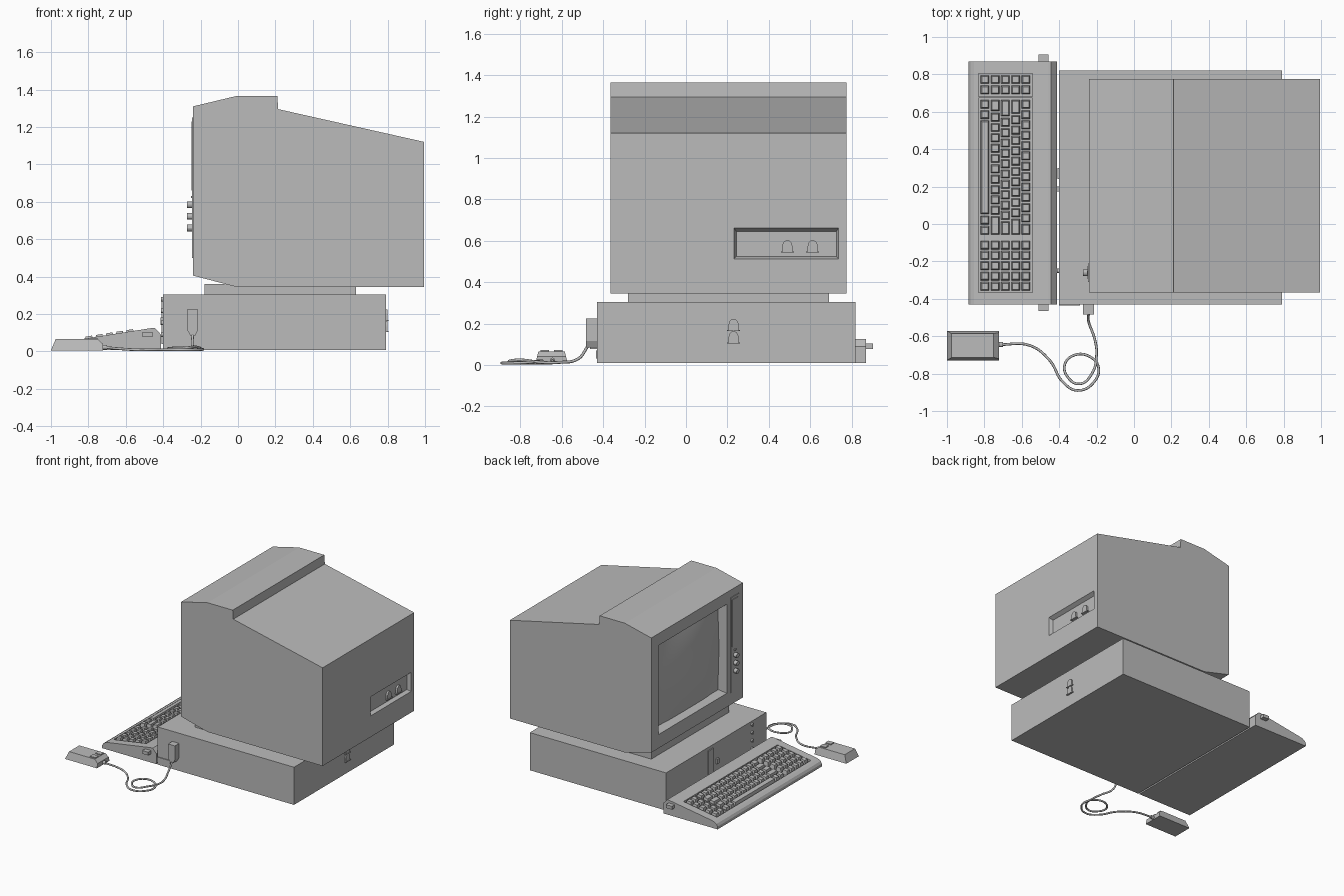
import bpy, bmesh, math
from mathutils import Vector

old = bpy.data.objects.get("Cube")
if old:
    bpy.data.objects.remove(old)

grey = bpy.data.materials.new("plain_grey")
grey.use_nodes = True
grey.diffuse_color = (0.5, 0.5, 0.5, 1)
grey.node_tree.nodes["Principled BSDF"].inputs["Base Color"].default_value = (0.5, 0.5, 0.5, 1)


def finish(name, bm):
    bmesh.ops.recalc_face_normals(bm, faces=bm.faces[:])
    mesh = bpy.data.meshes.new(name)
    bm.to_mesh(mesh)
    bm.free()
    mesh.materials.append(grey)
    ob = bpy.data.objects.new(name, mesh)
    bpy.context.scene.collection.objects.link(ob)
    return ob


def add_loft(bm, ring_a, ring_b):
    a = [bm.verts.new(p) for p in ring_a]
    b = [bm.verts.new(p) for p in ring_b]
    bm.faces.new(a)
    bm.faces.new(b[::-1])
    n = len(a)
    for i in range(n):
        j = (i + 1) % n
        bm.faces.new((a[i], b[i], b[j], a[j]))


def loft(name, ring_a, ring_b):
    bm = bmesh.new()
    add_loft(bm, ring_a, ring_b)
    return finish(name, bm)


def prism(name, profile, y0, y1):
    return loft(name, [(x, y0, z) for x, z in profile], [(x, y1, z) for x, z in profile])


def box(name, x0, x1, y0, y1, z0, z1):
    return prism(name, [(x0, z0), (x1, z0), (x1, z1), (x0, z1)], y0, y1)


def side_rect(x, y0, y1, z0, z1):
    return [(x, y0, z0), (x, y1, z0), (x, y1, z1), (x, y0, z1)]


def cut(ob, cutter):
    # Apply a boolean cut, then drop the cutter
    mod = ob.modifiers.new("cut", "BOOLEAN")
    mod.operation, mod.solver, mod.object = "DIFFERENCE", "EXACT", cutter
    bpy.context.view_layer.update()
    dg = bpy.context.evaluated_depsgraph_get()
    mesh = bpy.data.meshes.new_from_object(ob.evaluated_get(dg))
    ob.modifiers.clear()
    ob.data = mesh
    bpy.data.objects.remove(cutter)


def x_knob(name, x0, x1, y, z, r):
    ring = [(r * math.cos(i * math.pi / 6), r * math.sin(i * math.pi / 6)) for i in range(12)]
    return loft(name, [(x0, y + a, z + b) for a, b in ring], [(x1, y + a, z + b) for a, b in ring])


# System case with its front details and rear sockets
box("system_case", -0.40, 0.79, -0.43, 0.82, 0.008, 0.305)
box("drive_divider", -0.408, -0.40, 0.24, 0.30, 0.04, 0.28)
box("drive_latch", -0.415, -0.40, 0.175, 0.20, 0.14, 0.18)
for i in range(4):
    x_knob("case_button", -0.412, -0.40, -0.25, 0.09 + 0.063 * i, 0.012)
box("side_cover", -0.40, -0.29, -0.436, -0.43, 0.03, 0.07)


def socket(name, x0, x1, y, z, flip=1):
    # D-shaped connector shell with a base ledge
    arc = [(0.024 * math.cos(t * math.pi / 8), 0.008 + 0.03 * math.sin(t * math.pi / 8)) for t in range(9)]
    outline = [(-0.024, -0.018), (0.024, -0.018)] + arc
    loft(name, [(x0, y + a, z + flip * b) for a, b in outline],
         [(x1, y + a, z + flip * b) for a, b in outline])
    box(name + "_ledge", x0, x1 + 0.004, y - 0.032, y + 0.032, z - 0.022, z - 0.016)


socket("case_socket", 0.79, 0.80, 0.23, 0.125)
socket("case_socket", 0.79, 0.80, 0.23, 0.185)

# Swivel base and monitor shell
box("monitor_base", -0.18, 0.63, -0.28, 0.69, 0.305, 0.36)
shell = prism("monitor_shell", [(-0.24, 0.405), (-0.01, 0.345), (0.995, 0.345), (0.995, 1.12),
              (0.215, 1.295), (0.21, 1.365), (-0.01, 1.365), (-0.24, 1.31)], -0.366, 0.776)
cut(shell, loft("screen_cutter", side_rect(-0.25, -0.17, 0.69, 0.51, 1.22),
                side_rect(-0.18, -0.145, 0.665, 0.535, 1.195)))
cut(shell, loft("rear_cutter", side_rect(1.0, 0.23, 0.74, 0.51, 0.665),
                side_rect(0.965, 0.243, 0.727, 0.523, 0.645)))
for y in (0.49, 0.612):
    socket("monitor_socket", 0.965, 0.98, y, 0.565)

# Bulging screen glass with rounded corners
bm = bmesh.new()
bmesh.ops.create_grid(bm, x_segments=20, y_segments=20, size=1)
for v in bm.verts:
    u, w = v.co.x, v.co.y
    k = 0.08
    su, sw = u * math.sqrt(1 - k * w * w), w * math.sqrt(1 - k * u * u)
    v.co = (-0.185 - 0.045 * (1 - u * u) * (1 - w * w), 0.26 + 0.405 * su, 0.865 + 0.335 * sw)
glass = finish("screen_glass", bm)
if glass.data.polygons[0].normal.x > 0:
    glass.data.flip_normals()
for p in glass.data.polygons:
    p.use_smooth = True

# Control strip: thin raised frame around a door, plus three knobs
box("control_strip", -0.245, -0.24, -0.31, -0.21, 0.50, 1.25)
box("control_door", -0.249, -0.245, -0.295, -0.225, 0.86, 1.23)
for z in (0.66, 0.722, 0.784):
    x_knob("control_knob", -0.272, -0.24, -0.26, z, 0.018)
box("power_light", -0.252, -0.24, -0.27, -0.25, 0.82, 0.83)

# Keyboard body
SLOPE = 0.158


def deck(x, h):
    return 0.068 + (x + 0.82) * SLOPE + h


def deck_rect(x0, x1, y0, y1, h):
    return [(x, y, deck(x, h)) for x, y in ((x0, y0), (x1, y0), (x1, y1), (x0, y1))]


body = prism("keyboard_body", [(-0.885, 0.008), (-0.885, 0.03), (-0.875, 0.048), (-0.855, 0.06),
             (-0.82, 0.068), (-0.46, 0.125), (-0.445, 0.125), (-0.412, 0.09), (-0.412, 0.008)],
             -0.43, 0.87)
for y0, y1 in ((-0.367, 0.673), (0.683, 0.805)):
    cut(body, loft("key_well_cutter", deck_rect(-0.832, -0.542, y0, y1, -0.022),
                   deck_rect(-0.832, -0.542, y0, y1, 0.1)))

# Keys: rows of widths in key units, laid out along -y
PITCH = 0.0553
MAIN = [[1, 1, 9.2, 1, 1],
        [1.25] + [1] * 10 + [1.95],
        [1.75] + [1] * 10 + [1.45],
        [1.5] + [1] * 10 + [1.7],
        [1] * 12 + [1.2]]
keys = bmesh.new()


def add_key(x, y_top, units):
    y0, y1 = y_top - units * PITCH + 0.005, y_top - 0.005
    add_loft(keys, deck_rect(x - 0.023, x + 0.023, y0, y1, -0.023),
             deck_rect(x - 0.017, x + 0.017, y0 + 0.006, y1 - 0.006, 0.01))


for row, widths in enumerate(MAIN):
    x = -0.797 + 0.0548 * row
    for start, units in ((0.80, [1, 1]), (0.668, widths), (-0.085, [1] * 5)):
        for w in units:
            add_key(x, start, w)
            start -= w * PITCH
finish("keyboard_keys", keys)

# Keyboard tilt knobs on both ends
for y0, y1 in ((0.87, 0.905), (-0.465, -0.43)):
    box("tilt_knob", -0.51, -0.458, y0, y1, 0.077, 0.103)

# Mouse
mouse = [(-1.0, 0.006), (-0.975, 0.065), (-0.75, 0.065), (-0.722, 0.04), (-0.722, 0.006)]
bm = bmesh.new()
add_loft(bm, [(x, -0.73 + 0.25 * z, z) for x, z in mouse], [(x, -0.57 - 0.25 * z, z) for x, z in mouse])
finish("mouse_body", bm)
for y in (-0.683, -0.617):
    box("mouse_button", -0.80, -0.752, y - 0.02, y + 0.02, 0.06, 0.072)

# Mouse plug, tapering down to the cable
prism("mouse_plug", [(-0.272, 0.225), (-0.272, 0.115), (-0.255, 0.085), (-0.228, 0.085),
                     (-0.213, 0.115), (-0.213, 0.225)], -0.483, -0.43)

# Looped cable
path = [(-0.725, -0.645, 0.022), (-0.555, -0.65, 0.009), (-0.45, -0.73, 0.009),
        (-0.38, -0.845, 0.009), (-0.30, -0.89, 0.009), (-0.21, -0.84, 0.009),
        (-0.19, -0.765, 0.012), (-0.235, -0.71, 0.018), (-0.315, -0.70, 0.02),
        (-0.37, -0.75, 0.016), (-0.353, -0.82, 0.016), (-0.29, -0.855, 0.018),
        (-0.225, -0.80, 0.024), (-0.2, -0.695, 0.012), (-0.21, -0.615, 0.012),
        (-0.243, -0.52, 0.03), (-0.242, -0.475, 0.09)]
curve = bpy.data.curves.new("mouse_cable", "CURVE")
curve.dimensions = "3D"
curve.bevel_depth = 0.007
curve.bevel_resolution = 2
curve.resolution_u = 6
spline = curve.splines.new("BEZIER")
spline.bezier_points.add(len(path) - 1)
for bp, co in zip(spline.bezier_points, path):
    bp.co = Vector(co)
    bp.handle_left_type = bp.handle_right_type = "AUTO"
curve.materials.append(grey)
cable = bpy.data.objects.new("mouse_cable", curve)
bpy.context.scene.collection.objects.link(cable)
x_knob("cable_collar", -0.725, -0.70, -0.645, 0.022, 0.013)
